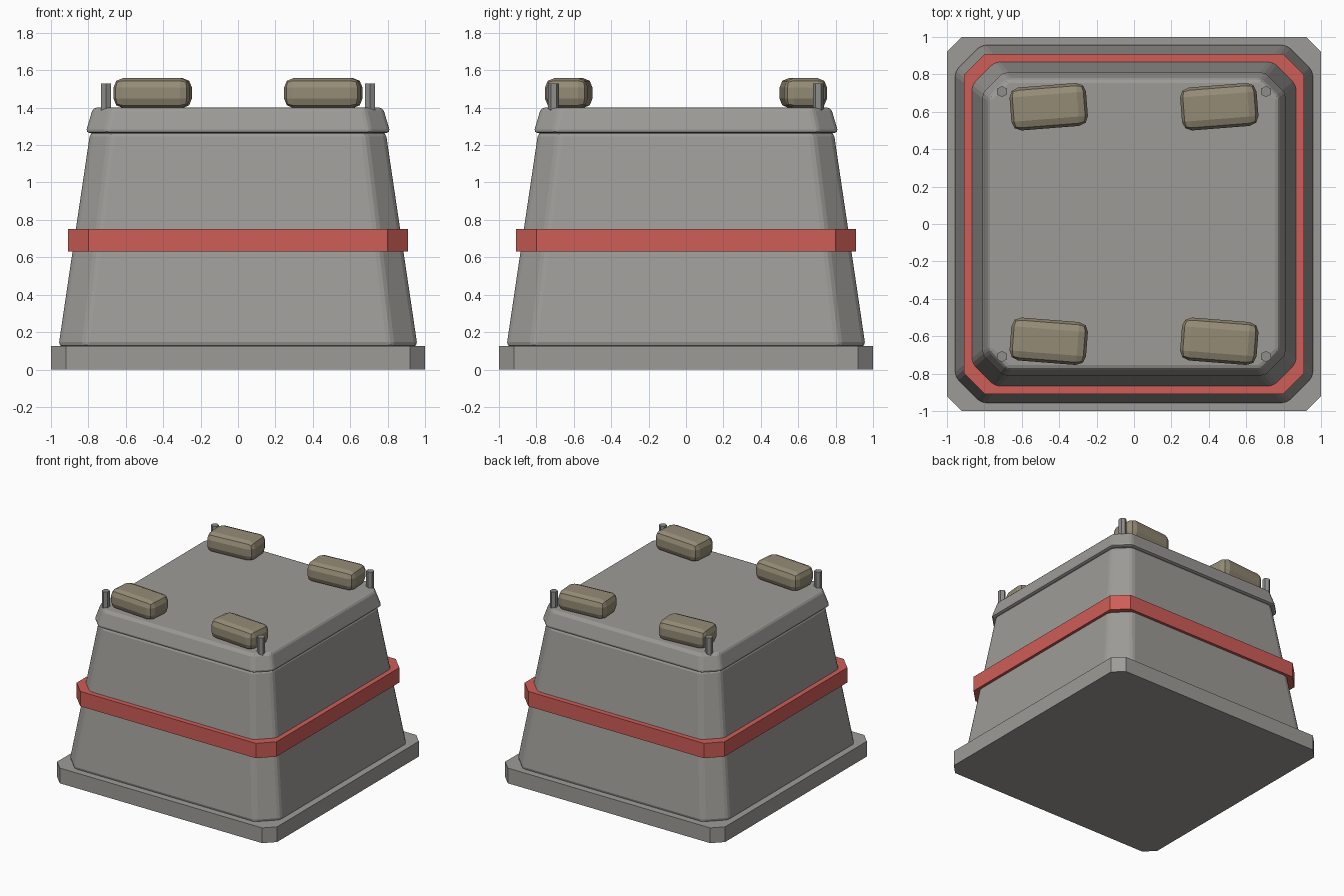
import bpy, bmesh, math

cube = bpy.data.objects.get("Cube")
if cube:
    bpy.data.objects.remove(cube, do_unlink=True)


def material(name, rgb):
    m = bpy.data.materials.new(name)
    m.use_nodes = True
    m.diffuse_color = (*rgb, 1)
    m.node_tree.nodes["Principled BSDF"].inputs["Base Color"].default_value = (*rgb, 1)
    return m


concrete = material("concrete grey", (0.34, 0.33, 0.31))
red = material("red paint", (0.62, 0.11, 0.095))
sand = material("sandbag tan", (0.30, 0.26, 0.18))
metal = material("metal grey", (0.27, 0.27, 0.265))


def finish(bm, name, mat, bevel=0, segments=2):
    bmesh.ops.recalc_face_normals(bm, faces=bm.faces)
    mesh = bpy.data.meshes.new(name)
    bm.to_mesh(mesh)
    bm.free()
    mesh.materials.append(mat)
    ob = bpy.data.objects.new(name, mesh)
    bpy.context.collection.objects.link(ob)
    if bevel:
        mod = ob.modifiers.new("Bevel", 'BEVEL')
        mod.width, mod.segments = bevel, segments
        mod.limit_method = 'ANGLE'
        mod.angle_limit = math.radians(25)
    return ob


def chamfered_block(name, mat, levels, bevel=0):
    """Loft square sections with cut corners; levels are (z, half width, corner cut)."""
    bm = bmesh.new()
    rings = []
    for z, h, c in levels:
        k = h - c
        outline = [(h, -k), (h, k), (k, h), (-k, h), (-h, k), (-h, -k), (-k, -h), (k, -h)]
        rings.append([bm.verts.new((x, y, z)) for x, y in outline])
    for low, high in zip(rings, rings[1:]):
        for i in range(8):
            j = (i + 1) % 8
            bm.faces.new((low[i], low[j], high[j], high[i]))
    bm.faces.new(rings[0])
    bm.faces.new(rings[-1])
    return finish(bm, name, mat, bevel)


# Stacked tapered structure
chamfered_block("base_slab", concrete, [(0, 1, 0.08), (0.125, 1, 0.08)])
chamfered_block("tapered_body", concrete, [(0.122, 0.96, 0.14), (1.27, 0.79, 0.11)], 0.025)
chamfered_block("red_band", red, [(0.63, 0.908, 0.11), (0.752, 0.908, 0.11)])
chamfered_block("roof_cap", concrete, [(1.265, 0.815, 0.11), (1.4, 0.775, 0.1)], 0.02)

# Roof sandbags and corner pins
for sx, side in ((1, "left"), (-1, "right")):
    for sy, end in ((1, "back"), (-1, "front")):
        bm = bmesh.new()
        bmesh.ops.create_cube(bm, size=1)
        bmesh.ops.scale(bm, vec=(0.41, 0.23, 0.16), verts=bm.verts)
        bag = finish(bm, f"sandbag_{end}_{side}", sand, 0.05)
        bag.location = (sx * 0.456, sy * 0.627, 1.478)
        bag.rotation_euler.z = sy * math.radians(4.5)

        bm = bmesh.new()
        bmesh.ops.create_cone(bm, cap_ends=True, segments=6, radius1=0.03,
                              radius2=0.03, depth=0.15)
        pin = finish(bm, f"corner_pin_{end}_{side}", metal)
        pin.location = (sx * 0.706, sy * 0.708, 1.453)
